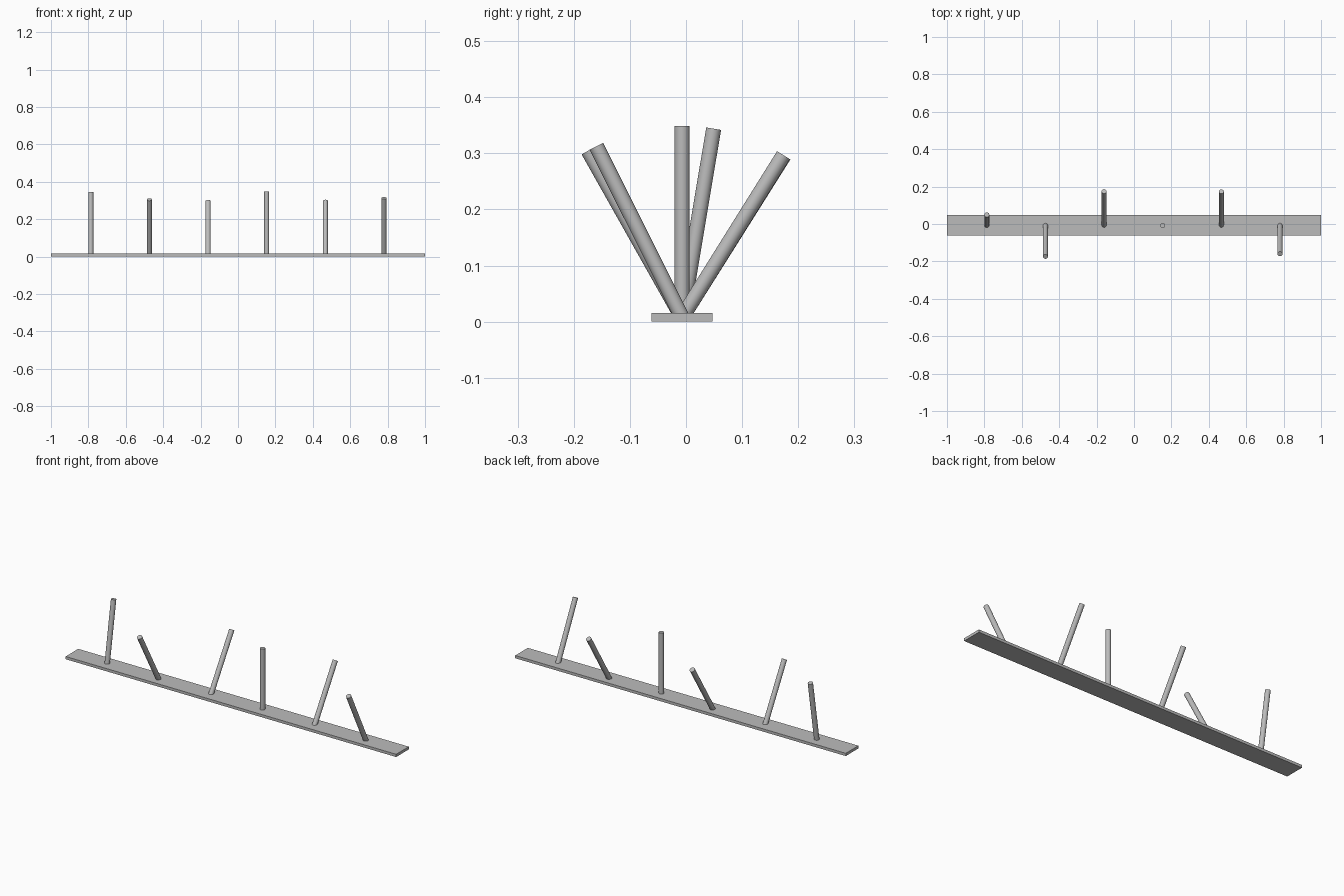
import bpy
import math
from mathutils import Matrix, Vector

cube = bpy.data.objects.get("Cube")
if cube:
    bpy.data.objects.remove(cube, do_unlink=True)

# Single grey for everything
grey = bpy.data.materials.new("grey")
grey.use_nodes = True
colour = (0.5, 0.5, 0.5, 1)
grey.diffuse_color = colour
grey.node_tree.nodes["Principled BSDF"].inputs["Base Color"].default_value = colour

BOARD_Y = -0.007
BOARD_H = 0.015
ROD_R = 0.0134
ROD_L = 0.341

# Flat base board
bpy.ops.mesh.primitive_cube_add(size=1, location=(0, BOARD_Y, BOARD_H / 2))
board = bpy.context.object
board.name = "base_board"
board.scale = (2, 0.109, BOARD_H)
board.data.materials.append(grey)


def add_rod(index, x, lean):
    """Round rod pivoting inside the board, leaning towards +y by lean degrees."""
    bpy.ops.mesh.primitive_cylinder_add(vertices=32, radius=ROD_R, depth=ROD_L)
    rod = bpy.context.object
    rod.name = f"rod_{index}"
    rod.data.transform(Matrix.Translation((0, 0, ROD_L / 2)))
    rod.location = Vector((x, BOARD_Y, BOARD_H / 2))
    rod.rotation_euler.x = -math.radians(lean)
    rod.data.materials.append(grey)
    bpy.ops.object.shade_smooth_by_angle(angle=math.radians(40))


# Row of evenly spaced rods, each with its own lean
for i, lean in enumerate([9.5, -29.4, 32.2, 0, 32, -26.6]):
    add_rod(i + 1, -0.787 + 0.3135 * i, lean)
